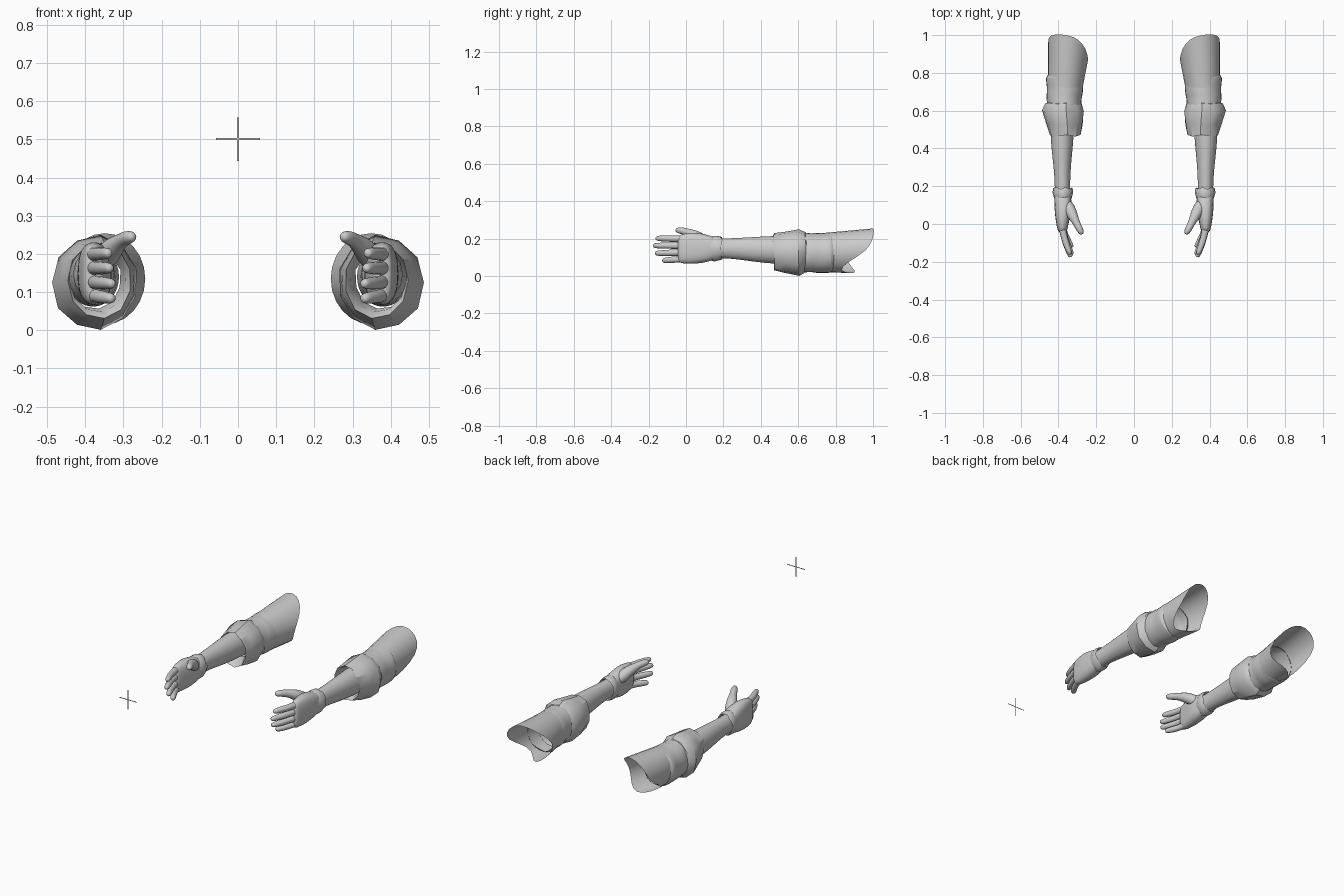
import bpy, bmesh, math, random
from mathutils import Vector

if "Cube" in bpy.data.objects:
    bpy.data.objects.remove(bpy.data.objects["Cube"])

random.seed(4)


def finish(bm, name, angle=50, subsurf=0, mirror=True):
    bmesh.ops.recalc_face_normals(bm, faces=bm.faces)
    me = bpy.data.meshes.new(name)
    bm.to_mesh(me)
    bm.free()
    ob = bpy.data.objects.new(name, me)
    bpy.context.collection.objects.link(ob)
    if mirror:
        ob.modifiers.new("mirror", 'MIRROR').use_mirror_merge = False
    if subsurf:
        ob.modifiers.new("smooth", 'SUBSURF').levels = subsurf
        ob.modifiers["smooth"].render_levels = subsurf
    bpy.ops.object.select_all(action='DESELECT')
    ob.select_set(True)
    bpy.context.view_layer.objects.active = ob
    bpy.ops.object.shade_smooth_by_angle(angle=math.radians(angle))
    return ob


def skin(bm, rings, caps):
    n = len(rings[0])
    vs = [[bm.verts.new(p) for p in r] for r in rings]
    for a, b in zip(vs, vs[1:]):
        for i in range(n):
            bm.faces.new((a[i], a[(i + 1) % n], b[(i + 1) % n], b[i]))
    if caps:
        bm.faces.new(vs[0])
        bm.faces.new(vs[-1])


def sleeve(name, rows, n=12, jitter=0.0, wave=0.0, angle=50, subsurf=0):
    """rows: y, x min, x max, z min, z max of rings along the arm"""
    bm, rings = bmesh.new(), []
    for y, x0, x1, z0, z1 in rows:
        ring = []
        for i in range(n):
            a = math.tau * i / n
            k = 1 + random.uniform(-jitter, jitter / 3)
            ring.append(((x0 + x1) / 2 + k * (x1 - x0) / 2 * math.cos(a),
                         y + random.uniform(-wave, wave),
                         (z0 + z1) / 2 + k * (z1 - z0) / 2 * math.sin(a)))
        rings.append(ring)
    skin(bm, rings, False)
    return finish(bm, name, angle, subsurf)


def digit(name, pts, radii, n=8):
    """rounded finger along a path, rings square to the path"""
    pts = [Vector(p) for p in pts]
    rings = []
    for i, (p, r) in enumerate(zip(pts, radii)):
        t = (pts[min(i + 1, len(pts) - 1)] - pts[max(i - 1, 0)]).normalized()
        s = t.cross(Vector((0, 0, 1))).normalized()
        u = s.cross(t)
        rings.append([p + r * (s * math.cos(math.tau * k / n) + u * math.sin(math.tau * k / n))
                      for k in range(n)])
    bm = bmesh.new()
    skin(bm, rings, True)
    return finish(bm, name, 80, 1)


# forearm, running up inside the cuff
sleeve("forearm", [(.14, .335, .42, .095, .20), (.20, .338, .42, .095, .202),
                   (.28, .335, .424, .088, .205), (.36, .328, .434, .076, .21),
                   (.46, .318, .443, .064, .216), (.62, .31, .45, .06, .22)],
       n=16, angle=80, subsurf=1)

# rolled sleeve cuff with a turned-in lip
sleeve("sleeve_cuff", [(.56, .305, .445, .055, .215), (.49, .292, .44, .045, .222),
                       (.468, .278, .447, .03, .232), (.53, .268, .468, .015, .238),
                       (.60, .262, .49, .0, .25), (.635, .275, .47, .015, .236),
                       (.645, .285, .45, .03, .225)],
       n=11, jitter=.035, wave=.006, angle=35)

# crumpled sleeve around the elbow
sleeve("elbow_sleeve", [(.58, .275, .465, .02, .232), (.63, .272, .462, .012, .238),
                        (.67, .275, .468, .02, .232), (.70, .266, .463, .012, .236),
                        (.74, .266, .468, .014, .232), (.775, .258, .475, .012, .238),
                        (.785, .275, .455, .025, .228)],
       n=14, jitter=.04, wave=.012, angle=50, subsurf=1)

# upper sleeve with a slanted, torn-looking open end
ends = [.97, 1.0, 1.005, 1.0, .98, .93, .86, .86, .91, .90, .81, .86]
bm, rings = bmesh.new(), []
for t in (0, .3, .6, .85, 1):
    ring = []
    for i, e in enumerate(ends):
        a = math.tau * i / len(ends)
        x0, x1 = .272 - .034 * t, .46
        z0, z1 = .018 - .008 * t, .232 + .028 * t
        ring.append(((x0 + x1) / 2 + (x1 - x0) / 2 * math.cos(a), .70 + t * (e - .70),
                     (z0 + z1) / 2 + (z1 - z0) / 2 * math.sin(a)))
    rings.append(ring)
skin(bm, rings, False)
finish(bm, "upper_sleeve", 80, 1)

# glove edge around the wrist
sleeve("glove_edge", [(.125, .335, .42, .085, .21), (.15, .325, .428, .077, .218),
                      (.172, .322, .432, .08, .217), (.19, .328, .428, .088, .21),
                      (.17, .338, .42, .096, .202)],
       n=14, jitter=.03, wave=.007, angle=40)

# palm
bm, rings = bmesh.new(), []
for y, x0, x1, z0, z1 in [(.165, .338, .42, .092, .206), (.14, .332, .422, .083, .214),
                          (.10, .328, .422, .07, .226), (.05, .335, .42, .064, .235),
                          (.0, .346, .412, .064, .23), (-.03, .352, .406, .068, .224),
                          (-.045, .36, .398, .08, .212)]:
    ring = []
    for i in range(14):
        c, s = math.cos(math.tau * i / 14), math.sin(math.tau * i / 14)
        f = lambda v: math.copysign(abs(v) ** .75, v)
        ring.append(((x0 + x1) / 2 + (x1 - x0) / 2 * f(c), y, (z0 + z1) / 2 + (z1 - z0) / 2 * f(s)))
    rings.append(ring)
skin(bm, rings, True)
finish(bm, "palm", 80, 1)

# four fingers: start height, tip height, tip y, curl towards the middle
for name, z0, z1, tip, curl in [("index_finger", .198, .202, -.162, .046),
                                ("middle_finger", .163, .163, -.176, .05),
                                ("ring_finger", .127, .122, -.165, .056),
                                ("little_finger", .094, .083, -.125, .056)]:
    path, radii = [], []
    for t, r in ((0, .021), (.3, .0205), (.5, .018), (.62, .019), (.8, .017), (.94, .0155), (1, .009)):
        path.append((.383 - curl * t ** 1.6, .01 + t * (tip - .01), z0 + t * (z1 - z0)))
        radii.append(r)
    digit(name, path, radii)

# thumb
digit("thumb", [(.362, .12, .17), (.342, .08, .198), (.325, .045, .22), (.307, .01, .234),
                (.293, -.018, .242), (.28, -.042, .245), (.274, -.055, .245)],
      [.03, .036, .031, .021, .0205, .018, .009])

# flat crosshair far in front of the hands
bm = bmesh.new()
w, l = .0022, .057
for hx, hz in ((l, w), (w, l)):
    bm.faces.new([bm.verts.new((sx * hx, -1, .501 + sz * hz))
                  for sx, sz in ((-1, -1), (1, -1), (1, 1), (-1, 1))])
finish(bm, "crosshair", mirror=False)
